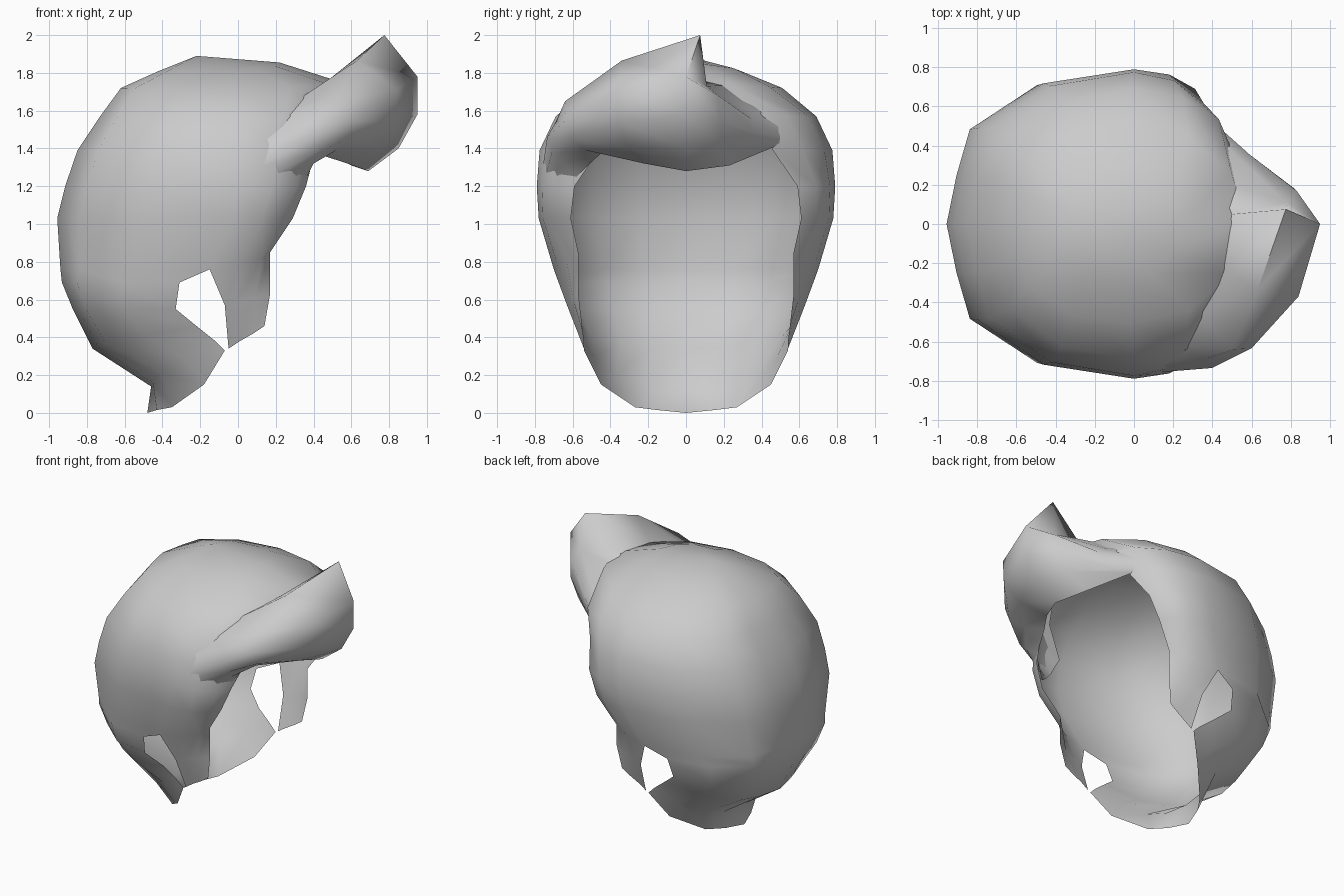
import bpy, math

if "Cube" in bpy.data.objects:
    bpy.data.objects.remove(bpy.data.objects["Cube"])

mat = bpy.data.materials.new("hair grey")
mat.diffuse_color = (0.6, 0.6, 0.6, 1)
mat.use_nodes = True
mat.node_tree.nodes["Principled BSDF"].inputs["Base Color"].default_value = mat.diffuse_color


def make_object(name, verts, faces, angle):
    me = bpy.data.meshes.new(name)
    me.from_pydata(verts, [], faces)
    me.validate()
    me.materials.append(mat)
    ob = bpy.data.objects.new(name, me)
    bpy.context.collection.objects.link(ob)
    bpy.context.view_layer.objects.active = ob
    ob.select_set(True)
    # merge the centre seam and tidy the normals
    bpy.ops.object.mode_set(mode='EDIT')
    bpy.ops.mesh.select_all(action='SELECT')
    bpy.ops.mesh.remove_doubles(threshold=0.002)
    bpy.ops.mesh.normals_make_consistent(inside=False)
    bpy.ops.object.mode_set(mode='OBJECT')
    bpy.ops.object.shade_smooth_by_angle(angle=math.radians(angle))
    ob.select_set(False)
    return ob


REAR, FRONT = 4, 3
# Squarish back outline: fractions of depth and width
DEPTH = (1, .945, .872, .5, 0)
WIDTH = (0, .32, .62, .91, 1)


def rear_row(xb, xm, w, z, z_end=None):
    """Quarter outline from the back centre to the side."""
    z_end = z if z_end is None else z_end
    return [(xm + (xb - xm) * c, w * s, z + (z_end - z) * (i / REAR) ** 2)
            for i, (c, s) in enumerate(zip(DEPTH, WIDTH))]


def full_row(xb, xm, w, z, xe, ye, z_end=None):
    """Rear outline continued forward to the face edge."""
    z_end = z if z_end is None else z_end
    pts = rear_row(xb, xm, w, z)
    for j in range(1, FRONT + 1):
        p = j / FRONT * math.pi / 2
        pts.append((xm + (xe - xm) * math.sin(p), ye + (w - ye) * math.cos(p),
                    z + (z_end - z) * j / FRONT))
    return pts


# Half of the head shell, bottom to top
rows = [
    [(-.48, 0, 0), (-.43, .15, .015), (-.35, .27, .03), (-.18, .45, .15), (-.07, .54, .33)],
    [(-.46, 0, .14), (-.45, .2, .16), (-.41, .37, .21), (-.28, .48, .29), (-.12, .545, .38)],
    rear_row(-.77, -.22, .56, .34, .46),
    rear_row(-.875, -.33, .62, .55),
    rear_row(-.932, -.31, .66, .69),
    full_row(-.94, -.15, .70, .76, .17, .57, .85),
    full_row(-.957, -.03, .78, 1.03, .29, .61),
    full_row(-.915, 0, .79, 1.2, .36, .59),
    full_row(-.85, 0, .775, 1.39, .41, .46),
    full_row(-.73, 0, .69, 1.57, .50, .38),
    full_row(-.62, -.02, .51, 1.72, .58, 0, 1.74),
    full_row(-.42, -.05, .29, 1.81, .22, 0, 1.855),
    [(-.22, 0, 1.89)] * (REAR + FRONT + 1),
]
# Strand in front of the ear, tapering to a tip
strand = [
    rows[5][REAR:],
    [(-.07, .63, .57), (-.01, .62, .59), (.09, .60, .61), (.17, .57, .63)],
    [(-.05, .54, .34), (.01, .54, .38), (.08, .545, .42), (.14, .55, .46)],
]

verts, faces = [], []


def add_grid(grid, sign):
    ids = []
    for row in grid:
        ids.append(range(len(verts), len(verts) + len(row)))
        verts.extend((x, y * sign, z) for x, y, z in row)
    for a, b in zip(ids, ids[1:]):
        for i in range(min(len(a), len(b)) - 1):
            q = [a[i], a[i + 1], b[i + 1], b[i]]
            faces.append(q if sign > 0 else q[::-1])


for sign in (1, -1):
    add_grid(rows, sign)
    add_grid(strand, sign)
make_object("hair_shell", verts, faces, 60)

# Swept fringe: each section runs valley, ridge, outer face, lower edge
sections = [
    [(.04, -.73, 1.40), (.06, -.745, 1.36), (.09, -.76, 1.29), (.14, -.75, 1.23), (.20, -.72, 1.18), (.30, -.63, 1.12)],
    [(.22, -.62, 1.56), (.36, -.69, 1.54), (.40, -.735, 1.46), (.41, -.71, 1.38), (.40, -.65, 1.32), (.365, -.58, 1.25)],
    [(.32, -.46, 1.66), (.51, -.64, 1.65), (.60, -.635, 1.55), (.59, -.60, 1.45), (.52, -.53, 1.39), (.41, -.45, 1.375)],
    [(.45, -.22, 1.74), (.63, -.34, 1.865), (.84, -.37, 1.71), (.84, -.36, 1.54), (.74, -.30, 1.40), (.58, -.22, 1.32)],
    [(.50, .05, 1.765), (.775, .075, 2.0), (.95, 0, 1.78), (.95, 0, 1.58), (.85, 0, 1.40), (.69, 0, 1.28)],
    [(.43, .22, 1.735), (.78, .11, 1.73), (.83, .17, 1.68), (.82, .18, 1.55), (.75, .19, 1.42), (.60, .23, 1.31)],
    [(.34, .43, 1.655), (.53, .34, 1.61), (.59, .355, 1.55), (.57, .37, 1.48), (.50, .42, 1.43), (.41, .47, 1.41)],
    [(.22, .60, 1.56), (.30, .605, 1.54), (.36, .56, 1.50), (.38, .535, 1.46), (.395, .51, 1.43), (.40, .48, 1.40)],
]
verts, faces = [], []
add_grid(sections, 1)
make_object("swept_fringe", verts, faces, 70)
